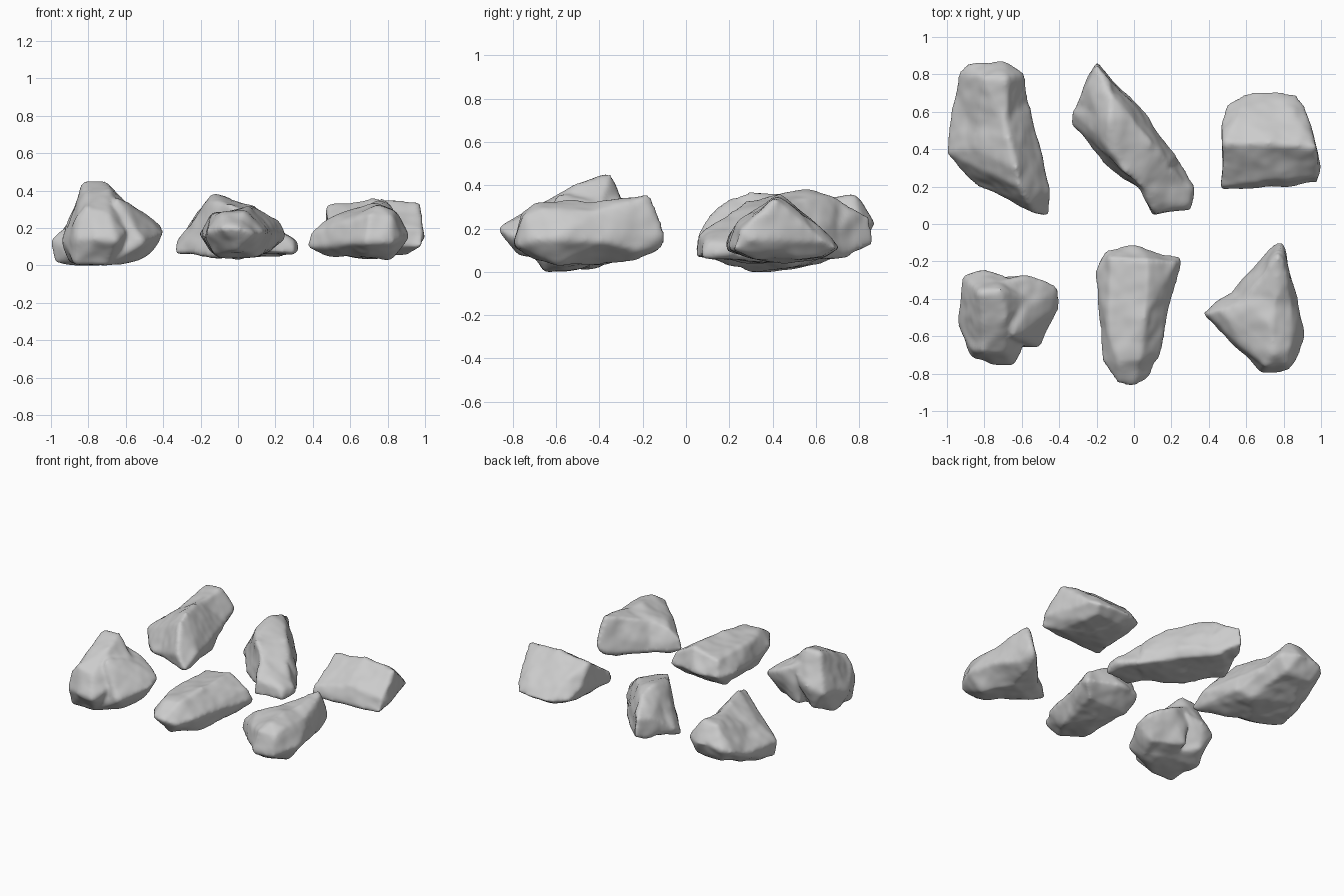
import bpy, bmesh
from mathutils import Vector, noise

grey = bpy.data.materials.new("stone_grey")
grey.diffuse_color = (0.6, 0.6, 0.6, 1)


def rock(name, seed, *chunks):
    """Fuse convex chunks, soften their edges and weather the surface."""
    bm = bmesh.new()
    for pts in chunks:
        vs = [bm.verts.new(p) for p in pts]
        res = bmesh.ops.convex_hull(bm, input=vs)
        bmesh.ops.delete(bm, geom=[v for v in res["geom_interior"]
                                   if isinstance(v, bmesh.types.BMVert)], context='VERTS')
    bmesh.ops.recalc_face_normals(bm, faces=bm.faces)
    me = bpy.data.meshes.new(name)
    bm.to_mesh(me)
    bm.free()
    ob = bpy.data.objects.new(name, me)
    bpy.context.collection.objects.link(ob)
    rm = ob.modifiers.new("fuse", 'REMESH')
    rm.mode, rm.voxel_size = 'VOXEL', 0.014
    sm = ob.modifiers.new("soften", 'SMOOTH')
    sm.factor, sm.iterations = 0.5, 6
    dg = bpy.context.evaluated_depsgraph_get()
    out = bpy.data.meshes.new_from_object(ob.evaluated_get(dg))
    ob.modifiers.clear()
    ob.data = out
    # shallow weathered dents
    off = Vector((seed * 7.3, seed * 3.1, seed))
    moved = []
    for v in out.vertices:
        n = noise.noise(v.co * 7 + off) * 0.013 + noise.noise(v.co * 16 + off) * 0.004
        moved.append(v.co + v.normal * (n + 0.004))
    for v, co in zip(out.vertices, moved):
        v.co = co
        v.co.z = max(co.z, 0)
    out.materials.clear()
    out.materials.append(grey)
    for p in out.polygons:
        p.use_smooth = True
    return ob


# long rock, back left: body with tall front ridge, then raised knob at the far end
rock("long_ridged_rock", 1,
     [(-.87, .6, .03), (-.98, .37, .01), (-.75, .3, .0), (-.6, .5, .03), (-.55, .14, .06),
      (-.46, .04, .09), (-.52, .45, .08), (-.83, .21, .07), (-1, .38, .13), (-.97, .6, .13),
      (-.45, .17, .16), (-.53, .5, .15), (-.53, .06, .18), (-.56, .11, .26), (-.61, .2, .34),
      (-.63, .3, .37), (-.67, .45, .35), (-.85, .4, .25), (-.72, .65, .33), (-.58, .7, .18),
      (-.94, .78, .16), (-.75, .8, .12)],
     [(-.87, .5, .04), (-.6, .5, .05), (-.85, .8, .11), (-.65, .8, .12), (-.96, .66, .14),
      (-.94, .8, .19), (-.88, .85, .21), (-.79, .87, .23), (-.69, .87, .22), (-.59, .8, .22),
      (-.57, .68, .18), (-.8, .78, .34), (-.68, .78, .355), (-.68, .5, .33), (-.85, .5, .25)])

# slanted rock, back middle: flat-topped body, blunt tip, narrow foot
rock("slanted_wedge_rock", 2,
     [(-.33, .54, .07), (-.13, .76, .07), (.06, .55, .06), (.24, .33, .05), (.05, .17, .05),
      (-.15, .33, .05), (-.25, .68, .08), (-.33, .6, .13), (-.12, .7, .35), (-.13, .55, .375),
      (0, .55, .34), (.09, .43, .31), (.18, .32, .23), (-.22, .46, .22), (-.15, .43, .34),
      (-.05, .28, .325), (.05, .19, .27), (.03, .63, .13), (.22, .36, .13)],
     [(-.2, .87, .13), (-.2, .85, .25), (-.25, .77, .1), (-.12, .77, .09), (-.33, .57, .1),
      (-.02, .64, .1), (-.12, .66, .36), (-.15, .5, .35), (-.25, .74, .24), (-.13, .77, .28)],
     [(.24, .33, .06), (.32, .2, .08), (.3, .08, .07), (.1, .04, .07), (.05, .17, .06),
      (.31, .19, .13), (.29, .09, .13), (.11, .06, .17), (.17, .3, .23), (.05, .2, .27),
      (0, .27, .3), (.12, .12, .21)])

# roof-shaped rock, back right
rock("roof_shaped_rock", 3,
     [(.47, .19, .1), (.47, .2, .17), (.48, .43, .32), (.72, .43, .355), (.97, .41, .33),
      (.98, .22, .1), (1.0, .31, .15), (.99, .25, .19), (.47, .55, .18), (.5, .64, .12),
      (.6, .7, .11), (.75, .71, .11), (.87, .69, .11), (.91, .64, .14), (.53, .33, .06),
      (.9, .33, .06), (.7, .45, .05), (.62, .63, .07), (.85, .63, .07), (.75, .24, .23),
      (.55, .57, .24), (.85, .59, .23), (.8, .2, .11)])

# peaked rock, front left: tall block with a low lobe to the right
rock("peaked_rock", 4,
     [(-.82, -.37, .44), (-.71, -.35, .45), (-.8, -.56, .37), (-.68, -.5, .41),
      (-.91, -.28, .2), (-.8, -.25, .24), (-.7, -.28, .28), (-.61, -.68, .17),
      (-.65, -.75, .13), (-.75, -.75, .14), (-.86, -.71, .14), (-.94, -.55, .13),
      (-.92, -.4, .2), (-.9, -.42, .02), (-.87, -.65, .01), (-.7, -.66, 0),
      (-.57, -.5, .02), (-.82, -.29, .07), (-.56, -.4, .3), (-.81, -.68, .31),
      (-.86, -.67, .25), (-.69, -.69, .27)],
     [(-.7, -.3, .35), (-.55, -.28, .27), (-.49, -.32, .25), (-.41, -.34, .2),
      (-.4, -.46, .17), (-.5, -.6, .14), (-.51, -.65, .12), (-.65, -.6, .36),
      (-.7, -.65, .01), (-.54, -.55, .02), (-.49, -.4, .05), (-.7, -.3, .06),
      (-.57, -.45, .33), (-.42, -.42, .12)])

# tapered rock, front middle
rock("tapered_rock", 5,
     [(-.13, -.18, .27), (.08, -.19, .31), (.22, -.2, .24), (-.13, -.6, .27), (.06, -.5, .31),
      (.03, -.73, .28), (-.08, -.74, .28), (-.2, -.25, .17), (-.16, -.14, .16), (0, -.11, .17),
      (.25, -.18, .15), (.25, -.22, .17), (.13, -.65, .15), (.13, -.71, .18), (.08, -.82, .17),
      (0, -.87, .2), (-.08, -.85, .2), (-.16, -.72, .18), (-.18, -.6, .15), (-.14, -.25, .07),
      (.17, -.25, .07), (0, -.4, .03), (.1, -.6, .05), (-.12, -.65, .06), (0, -.78, .08)])

# three-cornered rock, front right: broad body and a fin-like back corner
rock("three_cornered_rock", 6,
     [(.37, -.48, .1), (.38, -.48, .17), (.45, -.46, .24), (.6, -.42, .29), (.76, -.35, .32),
      (.74, -.55, .33), (.75, -.69, .32), (.7, -.76, .27), (.82, -.75, .26), (.69, -.8, .12),
      (.82, -.78, .12), (.88, -.7, .15), (.91, -.6, .15), (.88, -.5, .18), (.87, -.38, .14),
      (.5, -.6, .12), (.58, -.67, .14), (.64, -.73, .14), (.5, -.48, .05), (.7, -.7, .06),
      (.82, -.6, .04), (.7, -.4, .03), (.55, -.34, .09), (.84, -.4, .28), (.84, -.66, .29)],
     [(.77, -.17, .355), (.8, -.2, .34), (.76, -.11, .12), (.79, -.1, .17), (.81, -.22, .1),
      (.69, -.18, .1), (.53, -.35, .1), (.87, -.4, .14), (.73, -.24, .06), (.76, -.42, .32),
      (.7, -.45, .03), (.84, -.42, .28), (.58, -.42, .28)])
